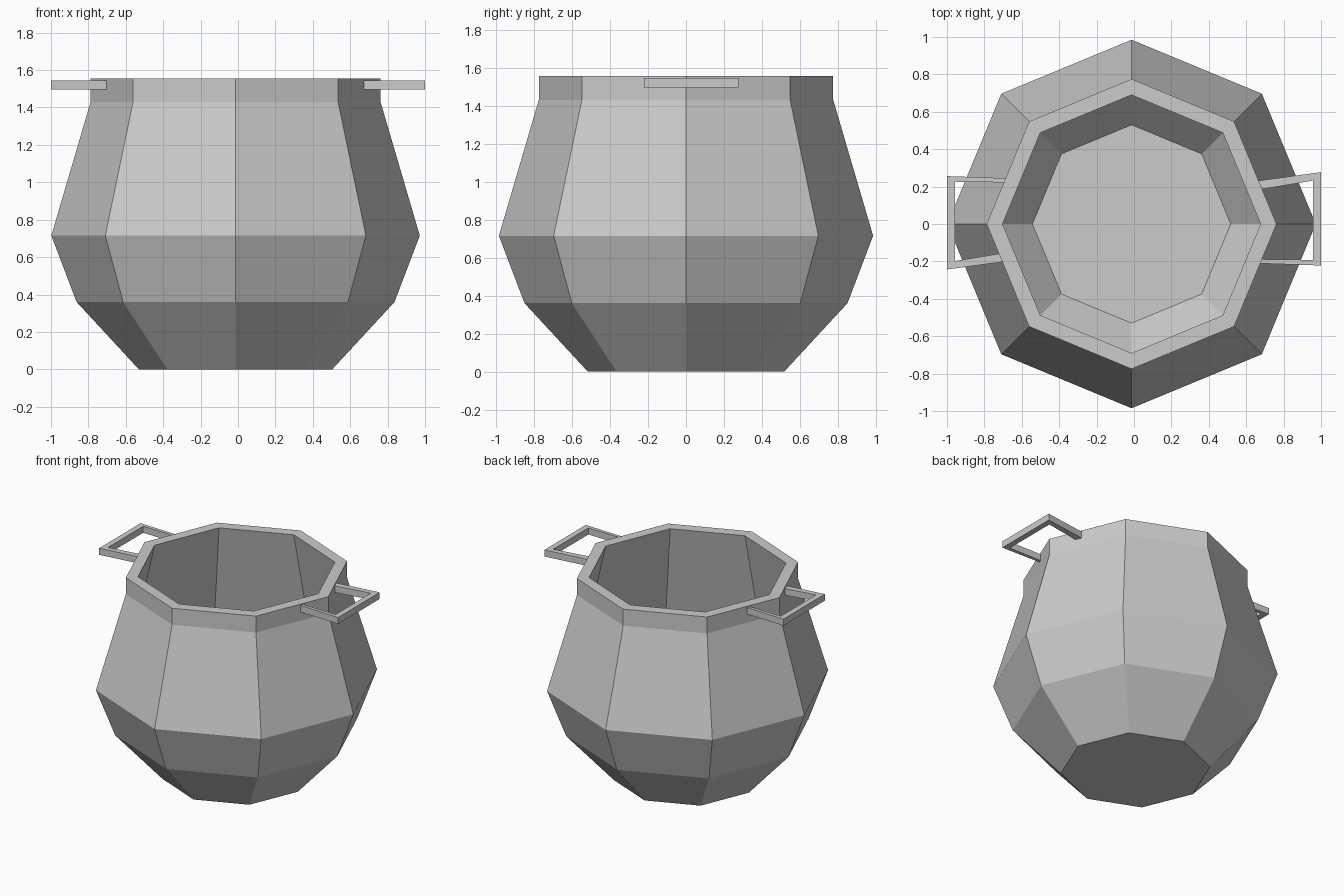
import bpy, bmesh, math
from mathutils import Matrix

cube = bpy.data.objects.get("Cube")
if cube:
    bpy.data.objects.remove(cube, do_unlink=True)

grey = bpy.data.materials.new("Plain grey")
grey.use_nodes = True
colour = (0.6, 0.6, 0.6, 1)
grey.diffuse_color = colour
grey.node_tree.nodes["Principled BSDF"].inputs["Base Color"].default_value = colour

SIDES = 8


def finish(name, bm):
    bmesh.ops.recalc_face_normals(bm, faces=bm.faces)
    mesh = bpy.data.meshes.new(name)
    bm.to_mesh(mesh)
    bm.free()
    mesh.materials.append(grey)
    obj = bpy.data.objects.new(name, mesh)
    bpy.context.collection.objects.link(obj)
    return obj


def lathe(name, profile, centre_x):
    """Eight-sided closed vessel: the profile runs from the base, over the rim, to the inner floor."""
    bm = bmesh.new()
    rings = []
    for r, z in profile:
        angles = [math.tau * i / SIDES for i in range(SIDES)]
        rings.append([bm.verts.new((centre_x + r * math.cos(a), r * math.sin(a), z)) for a in angles])
    for low, high in zip(rings, rings[1:]):
        for i in range(SIDES):
            j = (i + 1) % SIDES
            bm.faces.new((low[i], low[j], high[j], high[i]))
    bm.faces.new(rings[0])
    bm.faces.new(rings[-1])
    return finish(name, bm)


def strip(name, outer, inner, z_low, z_high, turn):
    """Flat bracket between two matching open paths, extruded upwards."""
    bm = bmesh.new()
    a = [bm.verts.new((x, y, z_low)) for x, y in outer]
    b = [bm.verts.new((x, y, z_low)) for x, y in inner]
    faces = [bm.faces.new((a[i], a[i + 1], b[i + 1], b[i])) for i in range(len(a) - 1)]
    top = bmesh.ops.extrude_face_region(bm, geom=faces)["geom"]
    raised = [v for v in top if isinstance(v, bmesh.types.BMVert)]
    bmesh.ops.translate(bm, verts=raised, vec=(0, 0, z_high - z_low))
    bm.transform(Matrix.Translation((0, 0.017, 0)) @ Matrix.Rotation(turn, 4, "Z")
                 @ Matrix.Translation((0, -0.017, 0)))
    return finish(name, bm)


# Pot body: outer wall, rim, then hollow inside
lathe("pot_body", [
    (0.517, 0), (0.85, 0.36), (0.985, 0.715), (0.775, 1.43), (0.775, 1.555),
    (0.69, 1.555), (0.89, 0.715), (0.76, 0.36), (0.53, 0.1),
], -0.013)

# Two bracket handles, one turned half a circle from the other
outer_path = [(0.66, 0.231), (1.0, 0.277), (1.0, -0.222), (0.66, -0.21)]
inner_path = [(0.66, 0.182), (0.957, 0.232), (0.957, -0.192), (0.66, -0.188)]
for name, turn in (("left_handle", 0), ("right_handle", math.pi)):
    strip(name, outer_path, inner_path, 1.495, 1.545, turn)
